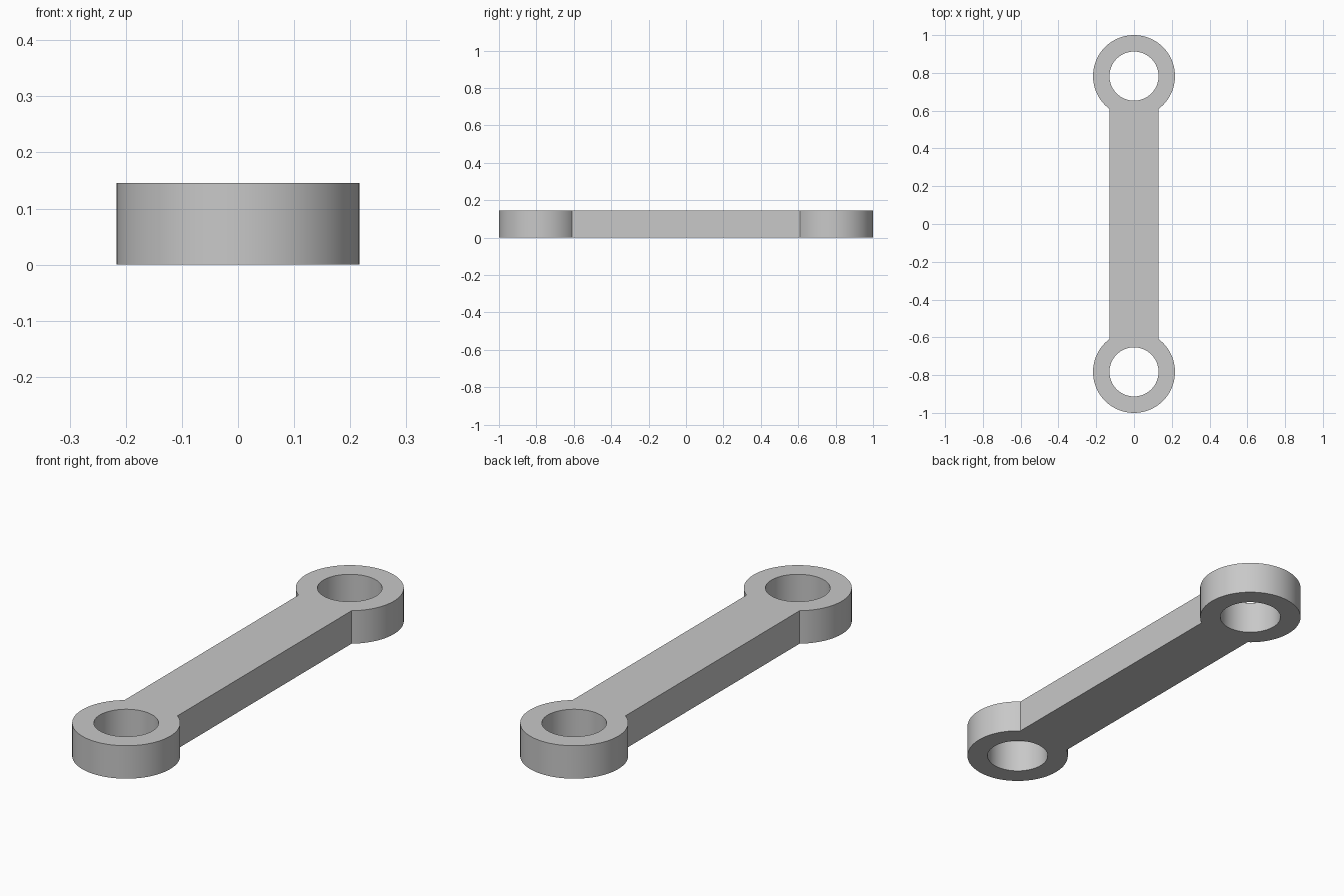
import bpy
import bmesh
import math

cube = bpy.data.objects.get("Cube")
if cube:
    bpy.data.objects.remove(cube, do_unlink=True)

EYE_Y = 0.783      # distance of each eye from the middle
EYE_R = 0.217      # outer radius of the eyes
HOLE_R = 0.13      # bore radius
HALF_WIDTH = 0.13  # half width of the shank
HEIGHT = 0.146

bm = bmesh.new()


def arc(cy, radius, start, sweep, count):
    """Points along an arc centred on the long axis."""
    return [(radius * math.cos(start + sweep * i / count),
             cy + radius * math.sin(start + sweep * i / count), 0)
            for i in range(count)]


def add_loop(points):
    verts = [bm.verts.new(p) for p in points]
    return [bm.edges.new((v, verts[i - 1])) for i, v in enumerate(verts)]


# Outline: two large arcs joined by the straight sides of the shank
gap = math.asin(HALF_WIDTH / EYE_R)
sweep = 2 * (math.pi - gap)
steps = 72
outline = []
for side in (1, -1):
    start = -side * math.pi / 2 + gap
    outline += arc(side * EYE_Y, EYE_R, start, sweep * (steps + 1) / steps, steps + 1)
edges = add_loop(outline)

# Round bores through both eyes
for side in (1, -1):
    edges += add_loop(arc(side * EYE_Y, HOLE_R, 0, 2 * math.pi, 64))

# Fill the profile and raise it to full thickness
bmesh.ops.triangle_fill(bm, edges=edges, use_beauty=True, use_dissolve=False)
raised = bmesh.ops.extrude_face_region(bm, geom=bm.faces[:], use_keep_orig=True)
top = [g for g in raised["geom"] if isinstance(g, bmesh.types.BMVert)]
bmesh.ops.translate(bm, verts=top, vec=(0, 0, HEIGHT))
bmesh.ops.recalc_face_normals(bm, faces=bm.faces[:])

mesh = bpy.data.meshes.new("connecting_link")
bm.to_mesh(mesh)
bm.free()
link = bpy.data.objects.new("connecting_link", mesh)
bpy.context.collection.objects.link(link)

# Plain grey metal
grey = bpy.data.materials.new("plain_grey")
grey.use_nodes = True
colour = (0.58, 0.58, 0.58, 1)
grey.diffuse_color = colour
grey.node_tree.nodes["Principled BSDF"].inputs["Base Color"].default_value = colour
mesh.materials.append(grey)

# Smooth round walls with crisp rims
bpy.ops.object.select_all(action="DESELECT")
link.select_set(True)
bpy.context.view_layer.objects.active = link
bpy.ops.object.shade_smooth_by_angle(angle=math.radians(30))
